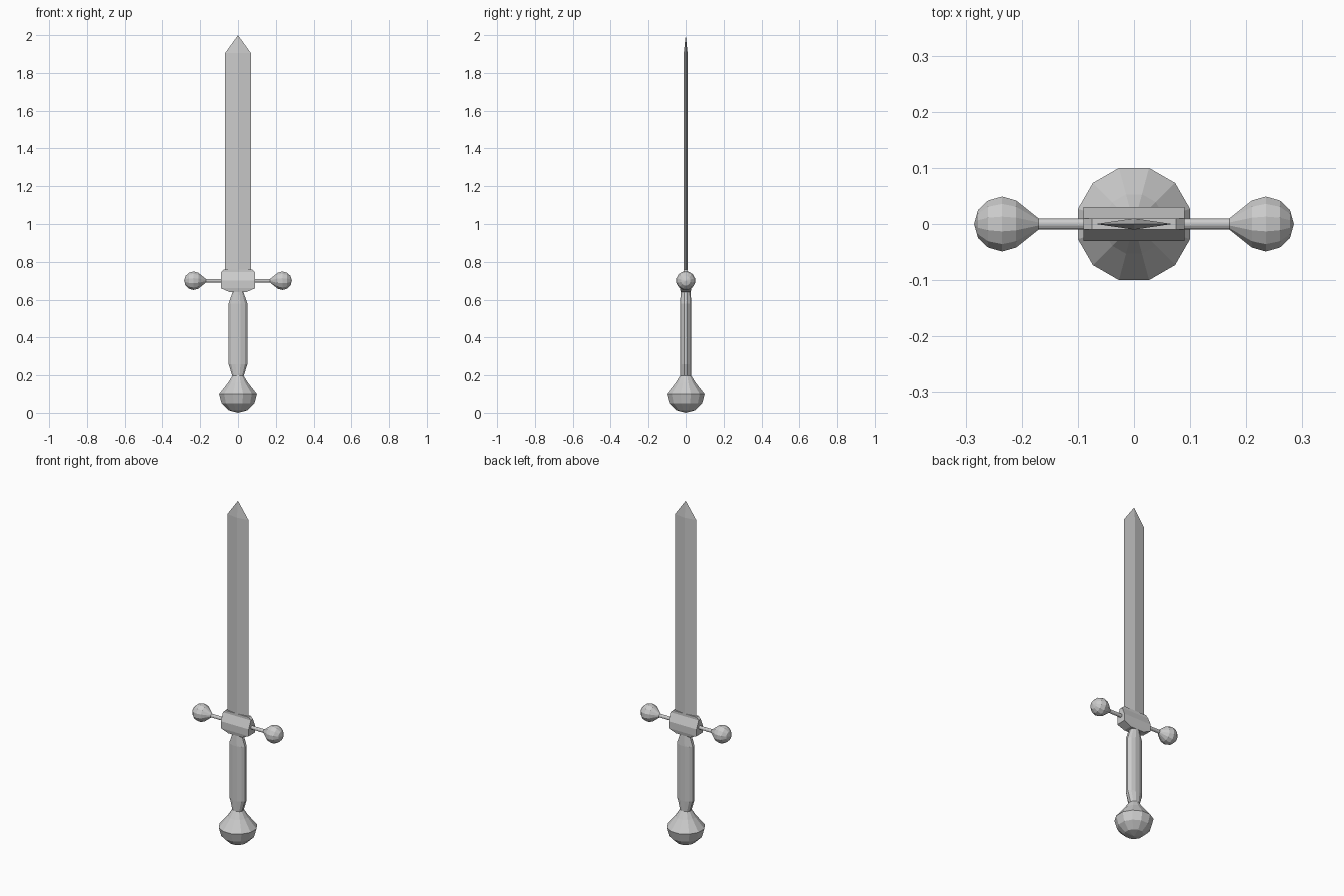
import bpy, bmesh, math
from mathutils import Matrix

if "Cube" in bpy.data.objects:
    bpy.data.objects.remove(bpy.data.objects["Cube"])


def loft(name, rings, matrix=Matrix()):
    """Skin a list of vertex rings; a ring with one point closes to a tip."""
    bm = bmesh.new()
    loops = [[bm.verts.new(p) for p in ring] for ring in rings]
    for a, b in zip(loops, loops[1:]):
        n = max(len(a), len(b))
        for i in range(n):
            j = (i + 1) % n
            if len(a) == 1:
                bm.faces.new((a[0], b[j], b[i]))
            elif len(b) == 1:
                bm.faces.new((a[i], a[j], b[0]))
            else:
                bm.faces.new((a[i], a[j], b[j], b[i]))
    for end in (loops[0], loops[-1]):
        if len(end) > 2:
            bm.faces.new(end)
    bm.transform(matrix)
    bmesh.ops.recalc_face_normals(bm, faces=bm.faces)
    mesh = bpy.data.meshes.new(name)
    bm.to_mesh(mesh)
    bm.free()
    obj = bpy.data.objects.new(name, mesh)
    bpy.context.collection.objects.link(obj)
    return obj


def oval(z, rx, ry=None, n=12):
    """Ring with flat sides facing the axes; rx, ry reach to those flats."""
    if rx == 0:
        return [(0, 0, z)]
    ry = rx if ry is None else ry
    k = 1 / math.cos(math.pi / n)
    angles = [math.tau * (i + 0.5) / n for i in range(n)]
    return [(k * rx * math.cos(a), k * ry * math.sin(a), z) for a in angles]


def rect(z, x, y):
    return [(-x, -y, z), (x, -y, z), (x, y, z), (-x, y, z)]


def diamond(z, x, y):
    return [(-x, 0, z), (0, -y, z), (x, 0, z), (0, y, z)]


# Blade with a central ridge and a pointed tip
loft("blade", [diamond(0.74, 0.068, 0.01), diamond(1.905, 0.068, 0.01), [(0, 0, 2.0)]])

# Guard block with sloping faces
loft("guard_block", [rect(0.64, 0.045, 0.026), rect(0.66, 0.09, 0.03),
                     rect(0.70, 0.09, 0.03), rect(0.745, 0.09, 0.01),
                     rect(0.76, 0.075, 0.01)])

# Grip: flattened handle, narrower at both ends
loft("grip", [oval(0.19, 0.028), oval(0.26, 0.05, 0.03),
              oval(0.58, 0.05, 0.03), oval(0.65, 0.025, 0.025)])

# Pommel: faceted bowl drawn up to a neck
loft("pommel", [oval(z, r) for z, r in
                [(0, 0), (0.013, 0.05), (0.05, 0.087), (0.10, 0.10),
                 (0.16, 0.053), (0.20, 0.028)]])

# Guard arms with ball ends, one per side
profile = [(0.07, 0.01), (0.17, 0.01), (0.21, 0.042), (0.235, 0.049),
           (0.26, 0.042), (0.278, 0.025), (0.285, 0)]
for side, sign in (("left", -1), ("right", 1)):
    place = Matrix.Translation((0, 0, 0.70)) @ Matrix.Rotation(sign * math.pi / 2, 4, 'Y')
    loft(f"{side}_guard_arm", [oval(x, r) for x, r in profile], place)
